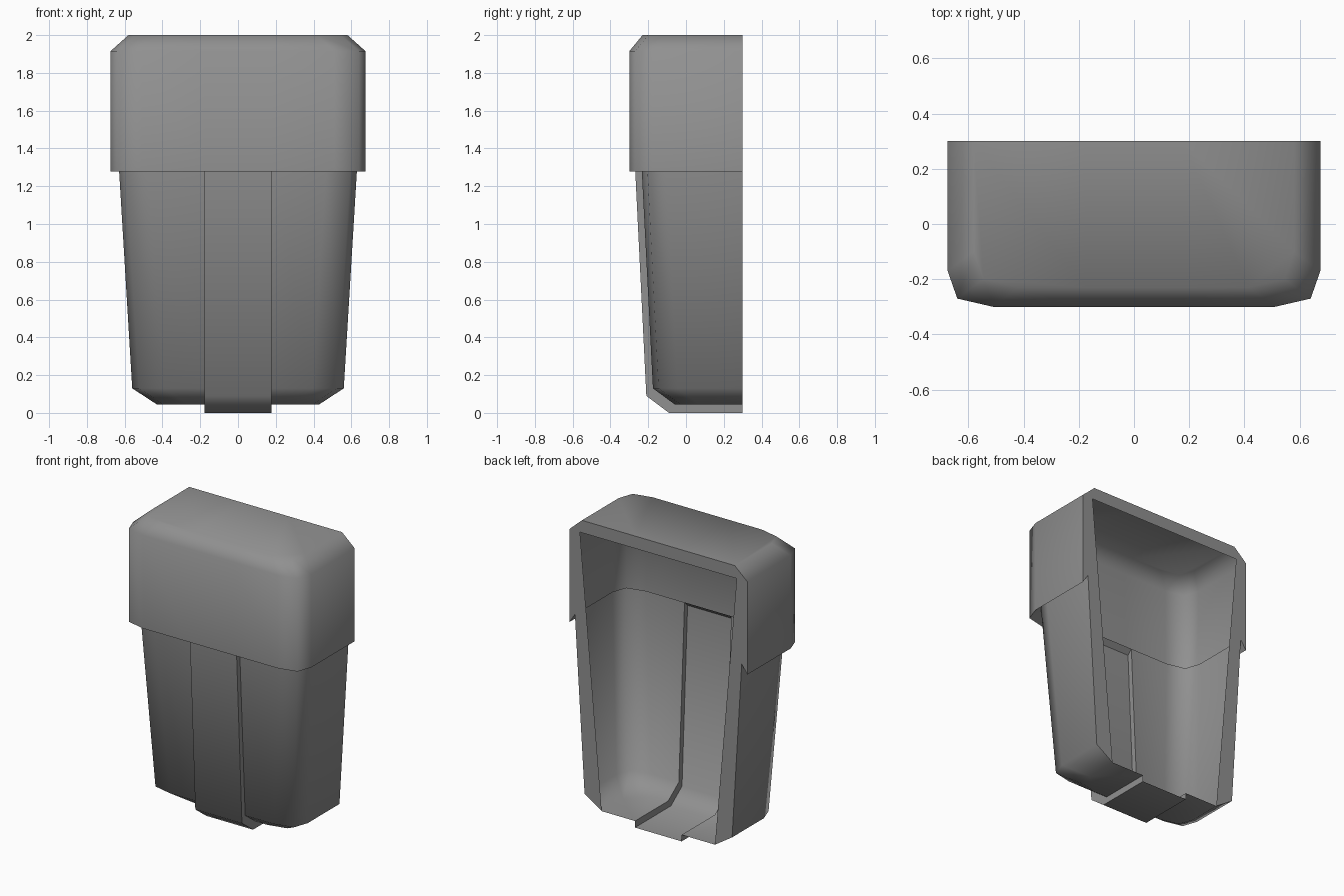
import bpy, bmesh, math

if "Cube" in bpy.data.objects:
    bpy.data.objects.remove(bpy.data.objects["Cube"])

BACK = 0.3
STRAP = 0.177

grey = bpy.data.materials.new("mid grey plastic")
grey.use_nodes = True
colour = (0.28, 0.28, 0.28, 1)
grey.diffuse_color = colour
grey.node_tree.nodes["Principled BSDF"].inputs["Base Color"].default_value = colour


def finish(bm, name):
    """Turn the bmesh into an object with soft bevels and sharp rims."""
    bmesh.ops.recalc_face_normals(bm, faces=bm.faces[:])
    mesh = bpy.data.meshes.new(name)
    bm.to_mesh(mesh)
    bm.free()
    mesh.materials.append(grey)
    obj = bpy.data.objects.new(name, mesh)
    bpy.context.collection.objects.link(obj)
    bpy.ops.object.select_all(action='DESELECT')
    obj.select_set(True)
    bpy.context.view_layer.objects.active = obj
    bpy.ops.object.shade_smooth_by_angle(angle=math.radians(62))


def u_ring(bm, half, front, z):
    """Open U-shaped outline with faceted front corners."""
    side = [(half, BACK), (half, front + 0.13),
            (half - 0.035, front + 0.03), (half - 0.165, front)]
    pts = side + [(-x, y) for x, y in reversed(side)]
    return [bm.verts.new((x, y, z)) for x, y in pts]


# Thin half shell: tapered body, overhanging cap, open back
bm = bmesh.new()
rings = [u_ring(bm, *row) for row in [
    (0.43, -0.06, 0.045), (0.56, -0.175, 0.13),
    (0.633, -0.237, 1.34), (0.675, -0.30, 1.277),
    (0.675, -0.30, 1.915), (0.58, -0.23, 2.0)]]
for a, b in zip(rings, rings[1:]):
    for i in range(len(a) - 1):
        bm.faces.new((a[i], a[i + 1], b[i + 1], b[i]))
bm.faces.new(rings[0])
bm.faces.new(rings[-1])

# Gap in the body where the strap sits
for x in (-STRAP, STRAP):
    bmesh.ops.bisect_plane(bm, geom=bm.verts[:] + bm.edges[:] + bm.faces[:],
                           plane_co=(x, 0, 0), plane_no=(1, 0, 0))
gap = [f for f in bm.faces
       if abs(f.calc_center_median().x) < STRAP - 0.01
       and f.calc_center_median().z < 1]
bmesh.ops.delete(bm, geom=gap, context='FACES')

# Flat flange around the open back, narrowing to nothing at the base
inner = {end: bm.verts.new((x, BACK, 1.915)) for end, x in ((0, 0.595), (-1, -0.595))}
for end in (0, -1):
    bm.faces.new([ring[end] for ring in rings] + [inner[end]])
bm.faces.new((rings[-1][0], rings[-1][-1], inner[-1], inner[0]))
finish(bm, "shell")

# Raised strap: front and base sheet with a narrow wall on each side
bm = bmesh.new()
raised = [(BACK, 0.0), (-0.09, 0.0), (-0.21, 0.09), (-0.27, 1.307)]
seat = [(BACK, 0.045), (-0.06, 0.045), (-0.175, 0.13), (-0.237, 1.34)]
paths = [[bm.verts.new((x, y, z)) for y, z in path]
         for x, path in ((-STRAP, seat), (-STRAP, raised),
                         (STRAP, raised), (STRAP, seat))]
for a, b in zip(paths, paths[1:]):
    for i in range(len(a) - 1):
        bm.faces.new((a[i], a[i + 1], b[i + 1], b[i]))
finish(bm, "front_strap")
